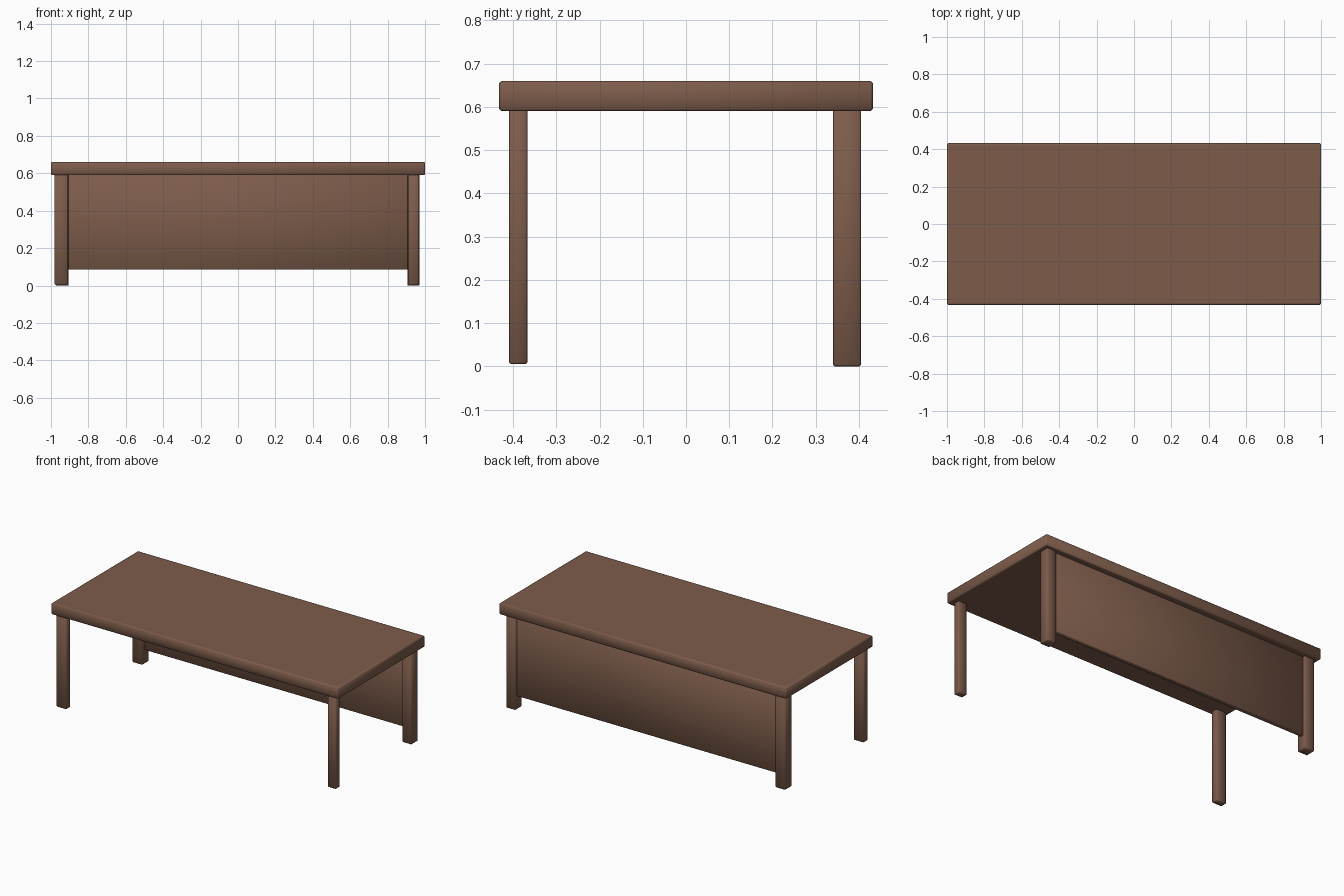
import bpy, bmesh
from mathutils import Vector

if "Cube" in bpy.data.objects:
    bpy.data.objects.remove(bpy.data.objects["Cube"])

wood = bpy.data.materials.new("brown wood")
wood.diffuse_color = (0.205, 0.107, 0.07, 1)
wood.use_nodes = True
wood.node_tree.nodes["Principled BSDF"].inputs["Base Color"].default_value = wood.diffuse_color


def box(name, lo, hi, bevel=0.004, inset=0.0):
    """Axis-aligned box with softened edges; inset keeps broad faces flat-shaded."""
    lo, hi = Vector(lo), Vector(hi)
    bm = bmesh.new()
    bmesh.ops.create_cube(bm, size=1)
    for v in bm.verts:
        v.co = (lo + hi) / 2 + v.co * (hi - lo)
    bmesh.ops.bevel(bm, geom=bm.edges[:], offset=bevel, segments=1,
                    affect='EDGES', profile=0.5)
    if inset:
        broad = [f for f in bm.faces if abs(f.normal.z) > 0.99]
        bmesh.ops.inset_individual(bm, faces=broad, thickness=inset)
    bmesh.ops.recalc_face_normals(bm, faces=bm.faces[:])
    for f in bm.faces:
        f.smooth = True
    mesh = bpy.data.meshes.new(name)
    bm.to_mesh(mesh)
    bm.free()
    mesh.materials.append(wood)
    obj = bpy.data.objects.new(name, mesh)
    bpy.context.collection.objects.link(obj)
    return obj


# Table top
box("table_top", (-1, -0.432, 0.59), (1, 0.432, 0.66), 0.005, 0.012)

# Legs: slim pair in front, deeper pair at the back (slightly uneven widths)
box("front_left_leg", (-0.98, -0.409, 0.005), (-0.91, -0.367, 0.595))
box("front_right_leg", (0.91, -0.409, 0.005), (0.968, -0.367, 0.595))
box("back_left_leg", (-0.975, 0.34, 0), (-0.905, 0.405, 0.595))
box("back_right_leg", (0.905, 0.34, 0), (0.97, 0.405, 0.595))

# Modesty panel between the back legs
box("back_panel", (-0.91, 0.367, 0.085), (0.91, 0.391, 0.595), 0.002)
